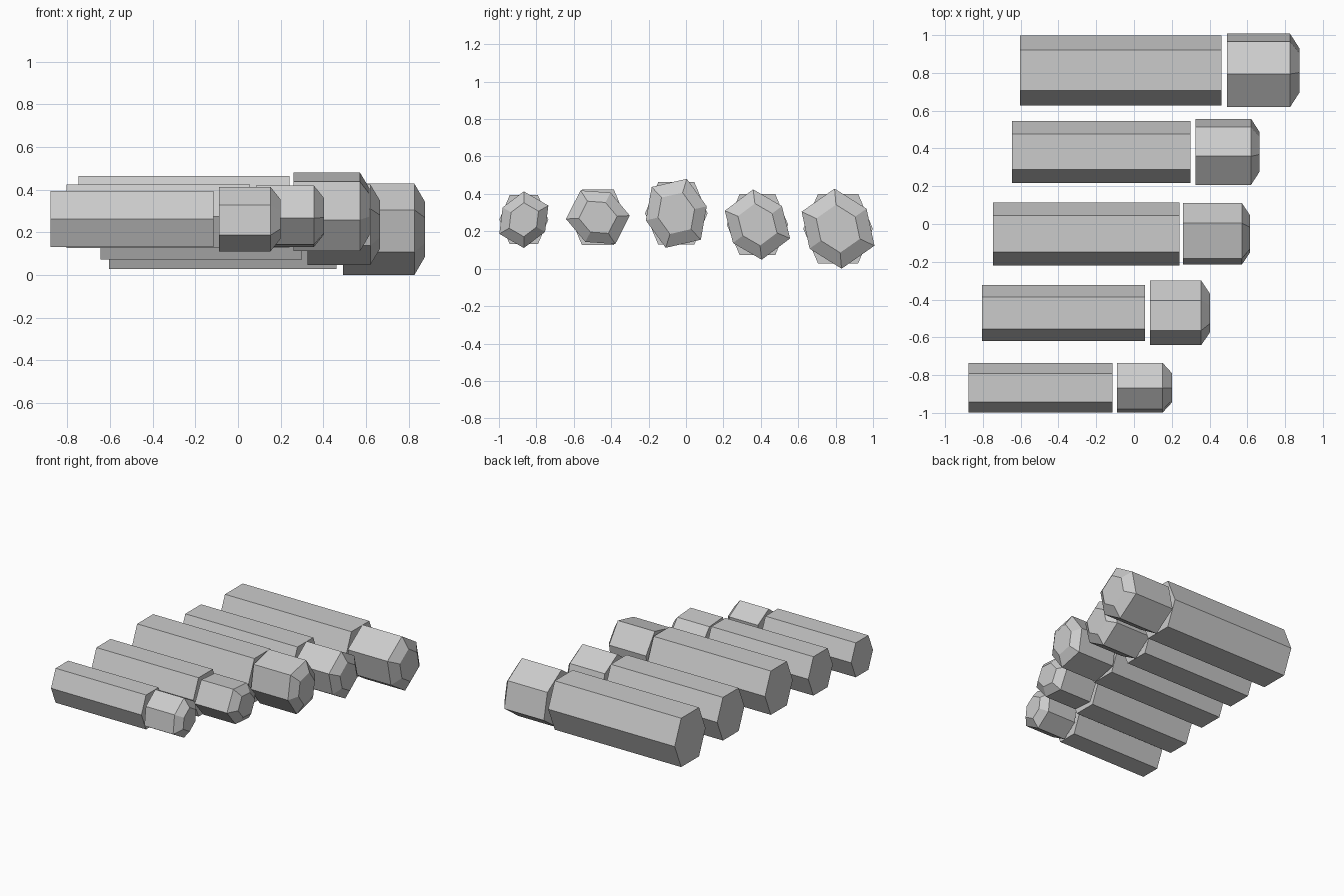
import bpy, bmesh
from math import cos, sin, radians, tan

if "Cube" in bpy.data.objects:
    bpy.data.objects.remove(bpy.data.objects["Cube"])

# Hexagon stretched to fill a square, as (y, z) points
T = tan(radians(30))
HEX = [(1, 0), (T, 1), (-T, 1), (-1, 0), (-T, -1), (T, -1)]


def hex_loft(name, rings, cy, cz, turn=0):
    """Hexagonal solid along x; rings = [(x, radius), ...]."""
    c, s = cos(radians(turn)), sin(radians(turn))
    bm = bmesh.new()
    loops = [[bm.verts.new((x, cy + r * (y * c - z * s), cz + r * (y * s + z * c)))
              for y, z in HEX] for x, r in rings]
    for a, b in zip(loops, loops[1:]):
        for i in range(6):
            j = (i + 1) % 6
            bm.faces.new((a[i], a[j], b[j], b[i]))
    bm.faces.new(loops[0])
    bm.faces.new(loops[-1])
    bmesh.ops.recalc_face_normals(bm, faces=bm.faces)
    me = bpy.data.meshes.new(name)
    bm.to_mesh(me)
    bm.free()
    ob = bpy.data.objects.new(name, me)
    bpy.context.collection.objects.link(ob)


# centre y, centre z, radius, body x start/end, tip x start/bevel/end, tip turn
FINGERS = [
    (-0.867, 0.262, 0.131, -0.877, -0.115, -0.09, 0.152, 0.20, -30),
    (-0.471, 0.275, 0.148, -0.804, 0.057, 0.085, 0.356, 0.402, 63),
    (-0.052, 0.296, 0.167, -0.746, 0.242, 0.260, 0.571, 0.615, 13),
    (0.382, 0.236, 0.164, -0.645, 0.300, 0.325, 0.620, 0.665, 37),
    (0.813, 0.214, 0.186, -0.604, 0.462, 0.492, 0.826, 0.876, 35),
]

for n, (cy, cz, r, b0, b1, t0, t1, t2, turn) in enumerate(FINGERS, 1):
    # Long plain prism
    hex_loft(f"body_{n}", [(b0, r), (b1, r)], cy, cz)
    # Short twisted prism with a chamfered end
    hex_loft(f"tip_{n}", [(t0, r), (t1, r), (t2, r * 0.6)], cy, cz, turn)
